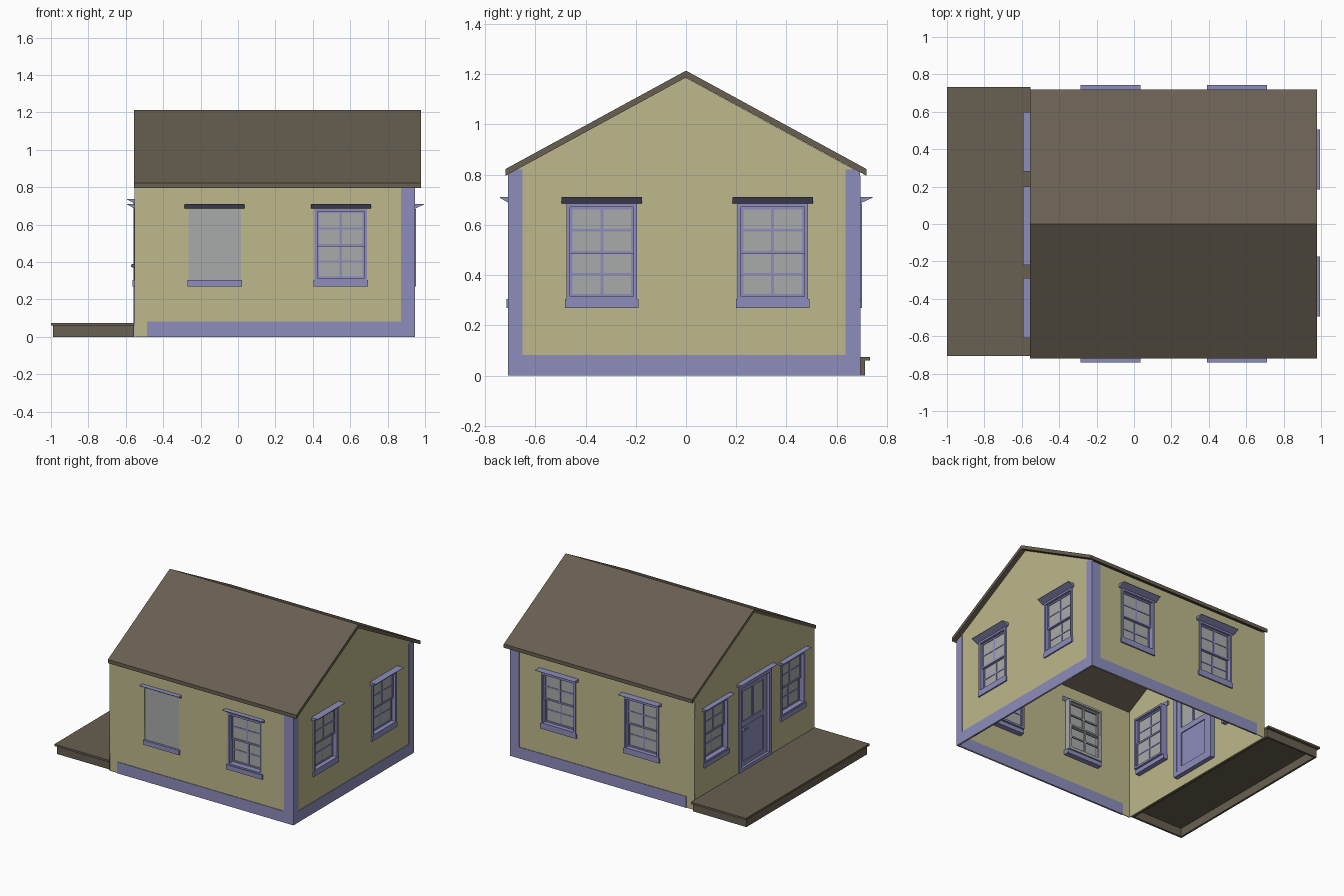
import bpy, bmesh
from mathutils import Matrix, Vector

if "Cube" in bpy.data.objects:
    bpy.data.objects.remove(bpy.data.objects["Cube"])


def material(name, rgb):
    m = bpy.data.materials.new(name)
    m.diffuse_color = (*rgb, 1)
    m.use_nodes = True
    m.node_tree.nodes["Principled BSDF"].inputs["Base Color"].default_value = m.diffuse_color
    return m


OLIVE = material("olive siding", (0.51, 0.48, 0.26))
BLUE = material("lavender trim", (0.27, 0.27, 0.51))
BROWN = material("brown boards", (0.14, 0.115, 0.083))
GLASS = material("grey glass", (0.39, 0.41, 0.40))


def add(name, mesh, mat):
    mesh.materials.clear()
    mesh.materials.append(mat)
    ob = bpy.data.objects.new(name, mesh)
    bpy.context.collection.objects.link(ob)
    return ob


def boxes(name, M, items, mat):
    """One object of boxes (u0,u1,v0,v1,n0,n1) placed in frame M."""
    bm = bmesh.new()
    for u0, u1, v0, v1, n0, n1 in items:
        T = Matrix.Translation(((u0 + u1) / 2, (v0 + v1) / 2, (n0 + n1) / 2))
        S = Matrix.Diagonal((u1 - u0, v1 - v0, n1 - n0, 1))
        bmesh.ops.create_cube(bm, size=1, matrix=M @ T @ S)
    me = bpy.data.meshes.new(name)
    bm.to_mesh(me)
    bm.free()
    return add(name, me, mat)


def prism(name, M, pts, n0, n1, mat):
    """Extrude a closed outline (u,v) from n0 to n1."""
    bm = bmesh.new()
    f = bm.faces.new([bm.verts.new((u, v, n0)) for u, v in pts])
    r = bmesh.ops.extrude_face_region(bm, geom=[f])
    vs = [g for g in r["geom"] if isinstance(g, bmesh.types.BMVert)]
    bmesh.ops.translate(bm, vec=(0, 0, n1 - n0), verts=vs)
    bm.transform(M)
    bmesh.ops.recalc_face_normals(bm, faces=bm.faces)
    me = bpy.data.meshes.new(name)
    bm.to_mesh(me)
    bm.free()
    return add(name, me, mat)


def wall(name, M, outline, holes):
    """Thin wall sheet with rectangular openings."""
    cu = bpy.data.curves.new(name, 'CURVE')
    cu.dimensions, cu.fill_mode, cu.extrude = '2D', 'BOTH', 0.003
    rects = [[(a, c), (b, c), (b, d), (a, d)] for a, b, c, d in holes]
    for loop in [outline] + rects:
        s = cu.splines.new('POLY')
        s.points.add(len(loop) - 1)
        for p, (u, v) in zip(s.points, loop):
            p.co = (u, v, 0, 1)
        s.use_cyclic_u = True
    tmp = bpy.data.objects.new(name + "_outline", cu)
    bpy.context.collection.objects.link(tmp)
    dg = bpy.context.evaluated_depsgraph_get()
    me = bpy.data.meshes.new_from_object(tmp.evaluated_get(dg))
    bpy.data.objects.remove(tmp)
    me.transform(M @ Matrix.Translation((0, 0, -0.003)))
    add(name, me, OLIVE)


def ring(a, b, c, d, t, n0, n1):
    return [(a, a + t, c, d, n0, n1), (b - t, b, c, d, n0, n1),
            (a + t, b - t, c, c + t, n0, n1), (a + t, b - t, d - t, d, n0, n1)]


def head(name, M, u, w, z, out):
    """Wedge-shaped drip cap over an opening."""
    A = M @ Matrix(((0, 0, 1, u), (0, 1, 0, 0), (-1, 0, 0, 0), (0, 0, 0, 1)))
    prism(name, A, [(0.02, z - 0.035), (-out, z - 0.002), (-out, z), (0.02, z)],
          -w / 2, w / 2, BLUE)


HW, Z0, Z1 = 0.14, 0.30, 0.685      # window half width, bottom, top


def window(name, M, u, off, flipped=False):
    a, b = u - HW, u + HW
    frame = ring(a, b, Z0, Z1, 0.014, off - 0.045, max(off + 0.01, 0.004))
    if flipped:
        frame = ring(a, b, Z0, Z1, 0.014, off - 0.04, -0.012)
    zm = 0.49
    sash, glass = [], []
    for lo, hi, n in ((Z0 + 0.012, zm + 0.006, off - 0.022),
                      (zm - 0.006, Z1 - 0.012, off - 0.008)):
        sash += ring(a + 0.012, b - 0.012, lo, hi, 0.012, n - 0.014, n)
        mid = (lo + hi) / 2
        sash += [(u - 0.006, u + 0.006, lo, hi, n - 0.012, n - 0.002),
                 (a + 0.014, b - 0.014, mid - 0.005, mid + 0.005, n - 0.012, n - 0.002)]
        glass.append((a + 0.014, b - 0.014, lo, hi, n - 0.009, n - 0.005))
    if flipped:   # this window has its panes on the outside
        glass = [(a, b, Z0, zm, -0.010, -0.006), (a, b, zm, Z1, -0.008, -0.003)]
    boxes(name + "_frame", M, frame + sash, GLASS if flipped else BLUE)
    boxes(name + "_glass", M, glass, GLASS)
    boxes(name + "_sill", M, [(a - 0.006, b + 0.006, 0.27, 0.304, off - 0.03, 0.01)], BLUE)
    head(name + "_head", M, u, 0.32, 0.71, 0.052 + off)


def side(u, n, origin):
    u, n, v = Vector(u), Vector(n), Vector((0, 0, 1))
    return Matrix.Translation(origin) @ Matrix((u, v, n)).transposed().to_4x4()


XL, XR, YF, YB = -0.553, 0.943, -0.705, 0.69
PEAK, SLOPE, RY = 1.187, 0.545, -0.002
FRONT = side((1, 0, 0), (0, -1, 0), (0, YF, 0))
BACK = side((-1, 0, 0), (0, 1, 0), (0, YB, 0))
RIGHT = side((0, 1, 0), (1, 0, 0), (XR, 0, 0))
LEFT = side((0, -1, 0), (-1, 0, 0), (XL, 0, 0))


def gable(sign):
    pts = [(YF, 0), (YB, 0), (YB, PEAK - SLOPE * (YB - RY)), (RY, PEAK),
           (YF, PEAK - SLOPE * (RY - YF))]
    return [(sign * y, z) for y, z in pts]


EAVE = 0.803
DOOR = (-0.18, 0.20, 0.07, 0.715)
walls = [
    ("front", FRONT, [(XL, 0), (XR, 0), (XR, EAVE), (XL, EAVE)], (-0.125, 0.55), -0.016, []),
    ("back", BACK, [(-XR, 0), (-XL, 0), (-XL, EAVE), (-XR, EAVE)], (0.125, -0.55), 0, []),
    ("right", RIGHT, gable(1), (-0.335, 0.345), 0, []),
    ("left", LEFT, gable(-1), (-0.44, 0.45), -0.012, [DOOR]),
]
for name, M, outline, centres, off, extra in walls:
    wall(name + "_wall", M, outline, [(u - HW, u + HW, Z0, Z1) for u in centres] + extra)
    for i, u in enumerate(centres):
        window(f"{name}_window_{i + 1}", M, u, off, name == "front" and i == 0)

# Base boards and corner boards, seen from outside and inside
T = (-0.009, 0.004)
boxes("front_trim", FRONT, [(-0.487, 0.872, 0, 0.083, *T), (0.872, XR + 0.004, 0, 0.795, *T)], BLUE)
boxes("back_trim", BACK, [(-0.872, 0.487, 0, 0.083, *T), (-XR - 0.004, -0.872, 0, 0.795, *T)], BLUE)
boxes("right_trim", RIGHT, [(-0.65, 0.635, 0, 0.083, *T), (YF - 0.003, -0.65, 0, 0.82, *T),
                            (0.635, YB + 0.003, 0, 0.82, *T)], BLUE)

# Door with two upper panes and a recessed lower panel
a, b, c, d = DOOR
boxes("door_frame", LEFT, ring(a, b, c, d, 0.03, -0.04, 0.006), BLUE)
a, b, c, d = a + 0.03, b - 0.03, c + 0.02, d - 0.03
m = (a + b) / 2
boxes("door_leaf", LEFT, ring(a, b, c, d, 0.04, -0.035, -0.012)
      + [(a, b, 0.385, 0.425, -0.035, -0.012), (m - 0.01, m + 0.01, 0.42, d, -0.034, -0.013),
         (a + 0.03, b - 0.03, c + 0.03, 0.39, -0.028, -0.02)], BLUE)
boxes("door_glass", LEFT, [(a + 0.03, b - 0.03, 0.42, d - 0.03, -0.026, -0.021)], GLASS)
boxes("door_handle", LEFT, [(a + 0.012, a + 0.026, 0.37, 0.39, -0.015, 0.014),
                            (a + 0.012, a + 0.06, 0.374, 0.386, 0.008, 0.018)], BLUE)
head("door_head", LEFT, 0.01, 0.42, 0.737, 0.04)

# Roof: one folded slab running along x
ROOF = side((0, 1, 0), (1, 0, 0), (0, 0, 0))
e, t = 0.719, 0.027
ze = PEAK - SLOPE * e
prism("roof", ROOF, [(-e, ze), (0, PEAK), (e, ze), (e, ze + t), (0, PEAK + t), (-e, ze + t)],
      XL - 0.002, 0.979, BROWN)

# Porch deck: top boards on a hollow skirt
TOP = Matrix.Identity(4)
boxes("porch_deck", TOP, [(-1.0, XL - 0.001, -0.705, 0.733, 0.061, 0.075)], BROWN)
boxes("porch_skirt", TOP, [(u0, u1, v0, v1, 0, 0.061) for u0, u1, v0, v1, _, _ in
                           ring(-0.99, XL - 0.004, -0.69, 0.712, 0.015, 0, 1)], BROWN)
